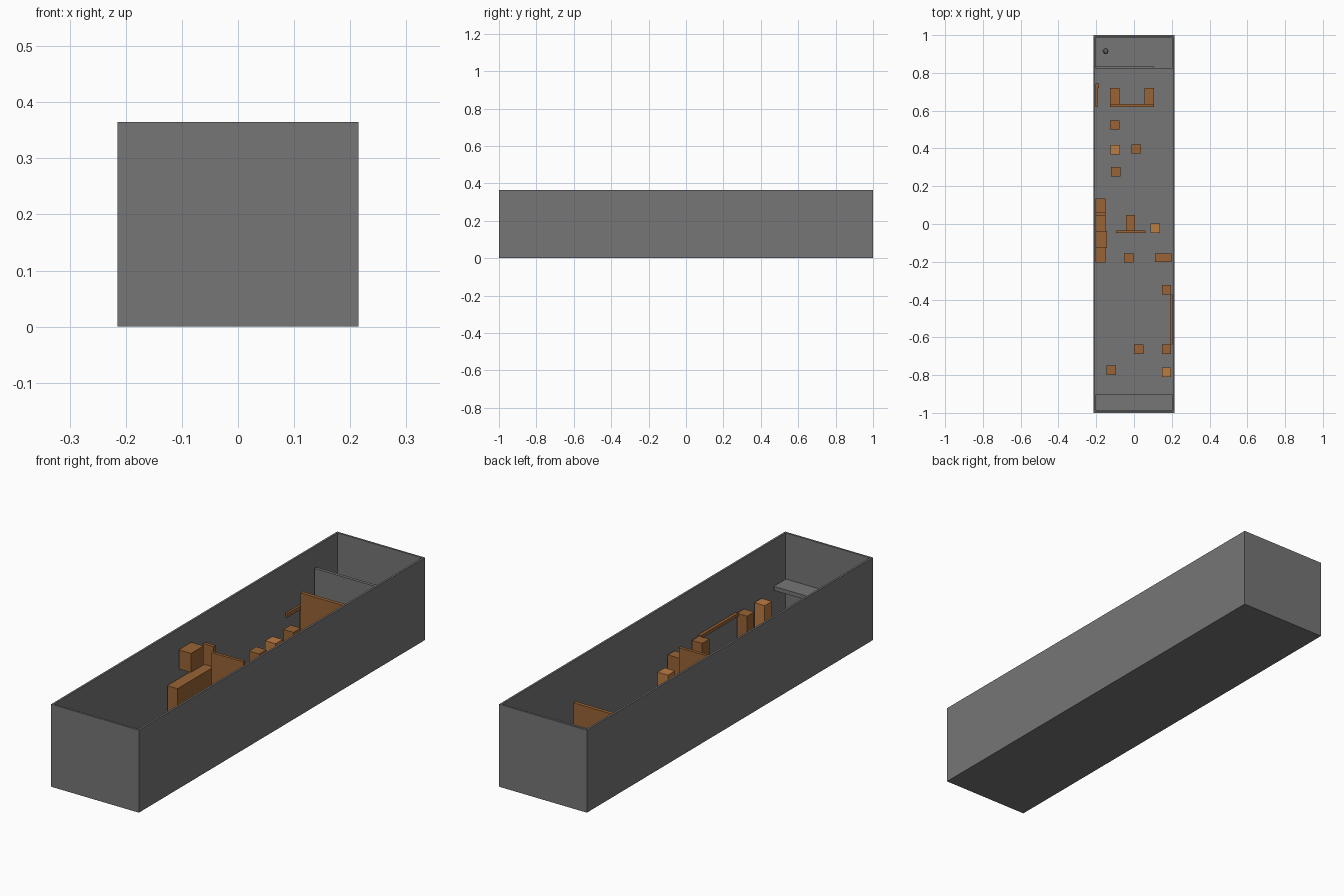
import bpy
import bmesh
from mathutils import Vector

cube = bpy.data.objects.get("Cube")
if cube:
    bpy.data.objects.remove(cube, do_unlink=True)


def material(name, color):
    m = bpy.data.materials.new(name)
    m.use_nodes = True
    m.diffuse_color = (*color, 1)
    m.node_tree.nodes["Principled BSDF"].inputs["Base Color"].default_value = (*color, 1)
    return m


GREY = material("concrete_grey", (0.18, 0.18, 0.18))
BROWN = material("dark_wood", (0.32, 0.127, 0.036))
TAN = material("light_wood", (0.5, 0.2, 0.055))


def finish(name, bm, mat):
    mesh = bpy.data.meshes.new(name)
    bm.to_mesh(mesh)
    bm.free()
    mesh.materials.append(mat)
    obj = bpy.data.objects.new(name, mesh)
    bpy.context.collection.objects.link(obj)
    return obj


def box(name, xs, ys, zs, mat=BROWN):
    """Box spanning the given ranges on each axis."""
    bm = bmesh.new()
    bmesh.ops.create_cube(bm, size=1)
    for v in bm.verts:
        v.co = Vector([(a + b) / 2 + c * (b - a) for c, (a, b) in zip(v.co, (xs, ys, zs))])
    return finish(name, bm, mat)


W, L, H = 0.215, 1.0, 0.365      # outer half width, half length, height
T = 0.0125                       # wall thickness
IW, IL = W - T, L - T            # inner half sizes
F = 0.01                         # floor level
TOP = 0.147                      # crate height
PANEL = 0.262                    # divider height
FULL = (-IW, IW)

# Open-topped shell: a box whose top is inset and pushed down to the floor
shell = box("room_shell", (-W, W), (-L, L), (0, H), GREY)
bm = bmesh.new()
bm.from_mesh(shell.data)
bm.faces.ensure_lookup_table()
top = max(bm.faces, key=lambda f: f.calc_center_median().z)
bmesh.ops.inset_region(bm, faces=[top], thickness=T)
well = bmesh.ops.extrude_face_region(bm, geom=[top])
bmesh.ops.translate(bm, vec=(0, 0, F - H), verts=[v for v in well["geom"] if isinstance(v, bmesh.types.BMVert)])
if top.is_valid:
    bmesh.ops.delete(bm, geom=[top], context="FACES")
bmesh.ops.recalc_face_normals(bm, faces=bm.faces)
bm.to_mesh(shell.data)
bm.free()

# Grey fittings at the two ends
box("front_ledge", FULL, (-IL, -0.903), (0.145, 0.163), GREY)
box("back_step", FULL, (0.823, IL), (F, 0.03), GREY)
box("back_partition", (-IW, 0.102), (0.823, 0.837), (F, 0.273), GREY)
bm = bmesh.new()
bmesh.ops.create_icosphere(bm, subdivisions=2, radius=0.014)
ball = finish("small_ball", bm, GREY)
ball.location = (-0.15, 0.915, 0.044)

# Free-standing crates, and the lighter ones among them
S = 0.025
crates = [(-0.102, 0.524), (0.012, 0.397), (-0.097, 0.277), (-0.027, -0.18),
          (0.172, -0.348), (0.172, -0.662), (0.024, -0.664), (-0.12, -0.775)]
light_crates = [(-0.1, 0.394), (0.112, -0.022), (0.172, -0.785)]
for label, spots, mat in (("crate", crates, BROWN), ("light_crate", light_crates, TAN)):
    for i, (x, y) in enumerate(spots):
        box(f"{label}_{i + 1}", (x - S, x + S), (y - S, y + S), (F, TOP), mat)
box("wide_crate", (0.112, 0.198), (-0.202, -0.155), (F, TOP))

# Back divider with two blocks behind it
box("back_divider", (-0.127, 0.106), (0.62, 0.636), (F, PANEL))
for side, x in (("right", -0.127), ("left", 0.056)):
    box(f"divider_block_{side}", (x, x + 0.05), (0.636, 0.72), (F, TOP))

# Middle divider with one block behind it
box("middle_divider", (-0.096, 0.06), (-0.048, -0.035), (F, PANEL))
box("middle_block", (-0.042, 0.004), (-0.035, 0.048), (F, TOP))

# Bench along the right wall, with an end panel and a raised cabinet
box("bench", (-IW, -0.152), (-0.205, 0.045), (F, TOP))
box("bench_panel", (-IW, -0.152), (0.045, 0.06), (F, 0.238))
box("bench_block", (-IW, -0.152), (0.06, 0.135), (F, TOP))
box("wall_cabinet", (-IW, -0.142), (-0.125, -0.037), (0.19, 0.275))

# Wall rails
box("left_rail", (0.19, IW), (-0.637, -0.373), (0.135, 0.15))
box("right_rail", (-IW, -0.193), (0.62, 0.72), (0.135, 0.152))
box("right_rail_post", (-IW, -0.185), (0.72, 0.745), (F, 0.152))
